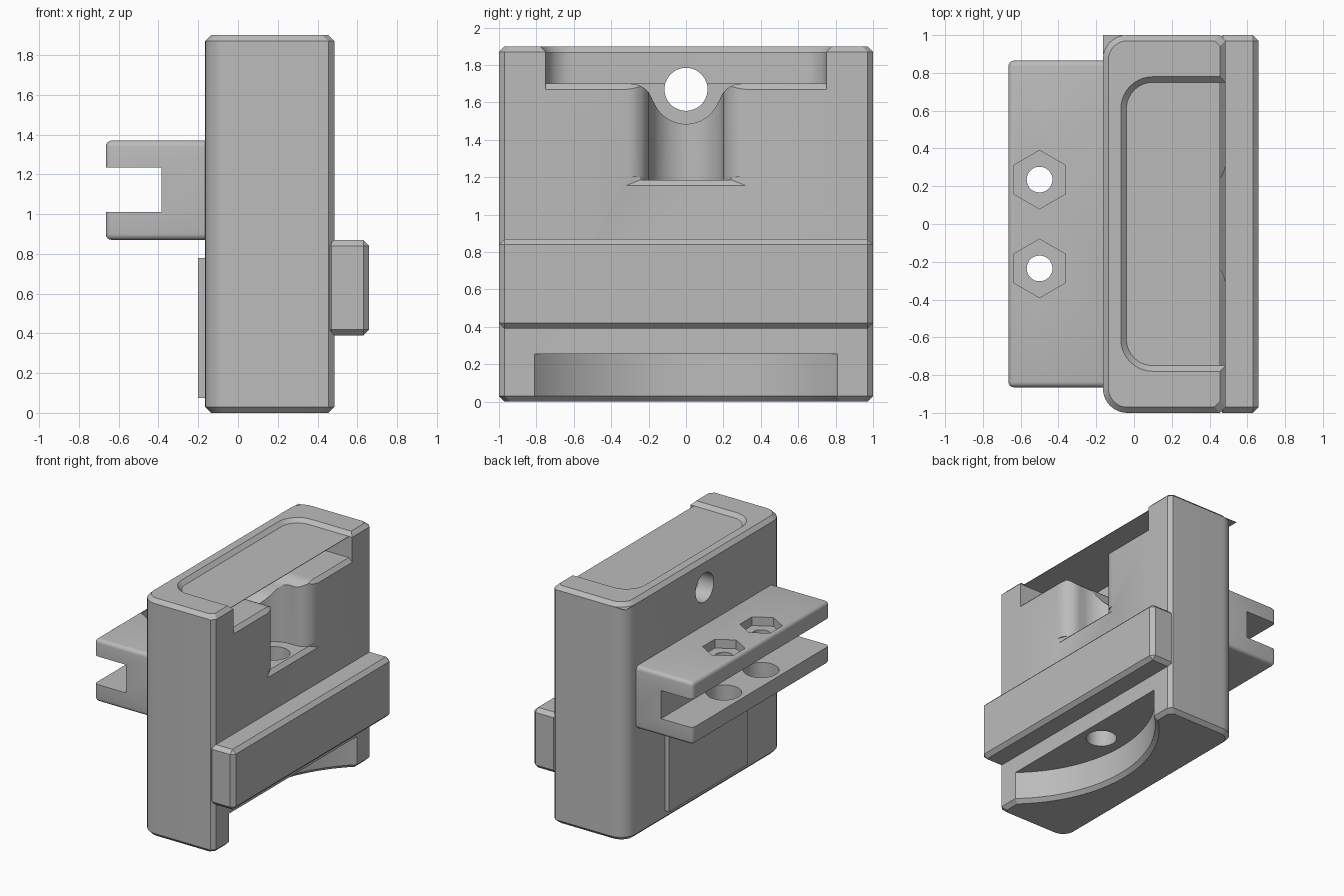
import bpy
import bmesh
from math import sin, cos, pi, radians
from mathutils import Matrix

default = bpy.data.objects.get("Cube")
if default:
    bpy.data.objects.remove(default, do_unlink=True)

grey = bpy.data.materials.new("plain grey")
grey.use_nodes = True
grey.diffuse_color = (0.5, 0.5, 0.5, 1)
grey.node_tree.nodes["Principled BSDF"].inputs["Base Color"].default_value = (0.5, 0.5, 0.5, 1)


def make(name, bm):
    bmesh.ops.recalc_face_normals(bm, faces=bm.faces)
    mesh = bpy.data.meshes.new(name)
    bm.to_mesh(mesh)
    bm.free()
    mesh.materials.append(grey)
    obj = bpy.data.objects.new(name, mesh)
    bpy.context.collection.objects.link(obj)
    return obj


def loft(name, rings):
    """Skin matching rings of points and cap both ends."""
    bm = bmesh.new()
    loops = [[bm.verts.new(p) for p in ring] for ring in rings]
    n = len(loops[0])
    for a, b in zip(loops, loops[1:]):
        for i in range(n):
            bm.faces.new((a[i], a[(i + 1) % n], b[(i + 1) % n], b[i]))
    bm.faces.new(loops[0])
    bm.faces.new(loops[-1])
    return make(name, bm)


def box(name, x, y, z):
    ring = lambda h: [(x[0], y[0], h), (x[1], y[0], h), (x[1], y[1], h), (x[0], y[1], h)]
    return loft(name, [ring(z[0]), ring(z[1])])


def cylinder(centre, radius, depth, axis="Z", sides=48, turn=0):
    bm = bmesh.new()
    m = Matrix.Translation(centre)
    m = m @ (Matrix.Rotation(pi / 2, 4, "Y") if axis == "X" else Matrix.Rotation(turn, 4, "Z"))
    bmesh.ops.create_cone(bm, cap_ends=True, segments=sides, radius1=radius,
                          radius2=radius, depth=depth, matrix=m)
    return make("cutter", bm)


def arc(cx, cy, r, start, end, steps):
    return [(cx + r * cos(radians(start + (end - start) * i / steps)),
             cy + r * sin(radians(start + (end - start) * i / steps))) for i in range(steps + 1)]


def at_z(points, z):
    return [(x, y, z) for x, y in points]


def at_x(points, x):
    return [(x, y, z) for y, z in points]


def apply(obj, kind, **settings):
    mod = obj.modifiers.new(kind.lower(), kind)
    for key, value in settings.items():
        setattr(mod, key, value)
    bpy.context.view_layer.objects.active = obj
    bpy.ops.object.modifier_apply(modifier=mod.name)


def cut(obj, cutter):
    apply(obj, "BOOLEAN", operation="DIFFERENCE", solver="EXACT", object=cutter)
    bpy.data.objects.remove(cutter, do_unlink=True)


def plan(x0, x1, y, r, c):
    """Plan outline: rounded at the -x corners, chamfered at the +x corners."""
    return (arc(x0 + r, r - y, r, 180, 270, 10) + [(x1 - c, -y), (x1, c - y), (x1, y - c), (x1 - c, y)]
            + arc(x0 + r, y - r, r, 90, 180, 10))


# Main body with chamfered rims
C = 0.03
TOP = 1.9
body = loft("main_body", [at_z(plan(i - 0.165, 0.485 - i, 1 - i, 0.13 - i, C), z)
                          for z, i in ((0, C), (C, 0), (TOP - C, 0), (TOP, C))])

# Upper pocket, open towards +x, with a flared rim
cut(body, loft("cutter", [at_z(plan(-0.04 - d, 0.8, 0.75 + d, 0.14 + d, C), z)
                          for z, d in ((1.7, 0), (TOP - C, 0), (TOP, C), (TOP + C, 2 * C))]))


def channel(d, wide=None):
    """Rounded channel section (y, z) that blends into the pocket floor."""
    left = arc(-0.295, 1.58, 0.12 - d, 90, 17, 8)
    edge = wide or 0.3
    half = [(-edge, 1.8), (-edge, 1.7 - d)] + left + arc(0, 1.67, 0.185 + d, 197, 270, 12)[1:]
    return half + [(-y, z) for y, z in reversed(half[:-1])]


cut(body, loft("cutter", [at_x(channel(0), x) for x in (-0.03, 0.4)]))
cut(body, loft("cutter", [at_x(channel(d, 0.75), x)
                          for x, d in ((0.35, 0), (0.455, 0), (0.485, C), (0.515, 2 * C))]))

# Vertical trench with a round back and rounded mouth
mouth = [(0.6, 0.32)] + arc(0.365, 0.32, 0.12, 0, -90, 8)
trench = mouth + arc(0.32, 0, 0.2, 90, 270, 24) + [(x, -y) for x, y in reversed(mouth)]
cut(body, loft("cutter", [at_z(trench, 1.185), at_z(trench, 1.75)]))


def lip(half, low):
    return [(-half, low), (half, low), (half, 1.2), (-half, 1.2)]


cut(body, loft("cutter", [at_x(lip(0.245, 1.185), 0.455), at_x(lip(0.32, 1.155), 0.485),
                          at_x(lip(0.395, 1.125), 0.515)]))

# Curved scoop under the foot
cut(body, loft("cutter", [at_z(arc(1.215, 0, 1.09 + d, 120, 240, 48), z)
                          for z, d in ((0.255, 0), (C, 0), (0, C), (-C, 2 * C))]))

# Bolt holes: one vertical, one through the back
cut(body, cylinder((0.32, 0, 0.7), 0.115, 1.2))
cut(body, cylinder((-0.15, 0, 1.67), 0.115, 0.4, "X"))

# Thin skin over the pocket and a thin corner tab
skin = loft("pocket_skin", [at_z(plan(-0.045, 0.455, 0.755, 0.14, 0.001), z) for z in (1.866, 1.87)])
tab = box("corner_tab", (-0.165, -0.06), (0.9, 1), (1.867, 1.87))

# Chamfered rail across the +x face
rail = box("front_rail", (0.44, 0.66), (-1, 1), (0.39, 0.87))
apply(rail, "BEVEL", width=C, segments=1)

# Rear clamp with slot, nut recesses and screw holes
clamp = box("rear_clamp", (-0.665, 0.04), (-0.865, 0.865), (0.87, 1.37))
apply(clamp, "BEVEL", width=C, segments=4)
cut(clamp, box("cutter", (-0.8, -0.385), (-1, 1), (1.01, 1.235)))
for y in (-0.235, 0.235):
    cut(clamp, cylinder((-0.5, y, 1.39), 0.155, 0.18, sides=6))
    cut(clamp, cylinder((-0.5, y, 1.2), 0.068, 0.3))
    cut(clamp, cylinder((-0.5, y, 0.95), 0.13, 0.3))

# Raised pad on the back
pad = box("back_pad", (-0.2, -0.1), (-0.5, 0.5), (0.075, 0.78))

bpy.ops.object.select_all(action="DESELECT")
for obj in (body, rail, clamp):
    obj.select_set(True)
bpy.context.view_layer.objects.active = body
bpy.ops.object.shade_smooth_by_angle(angle=radians(28))
